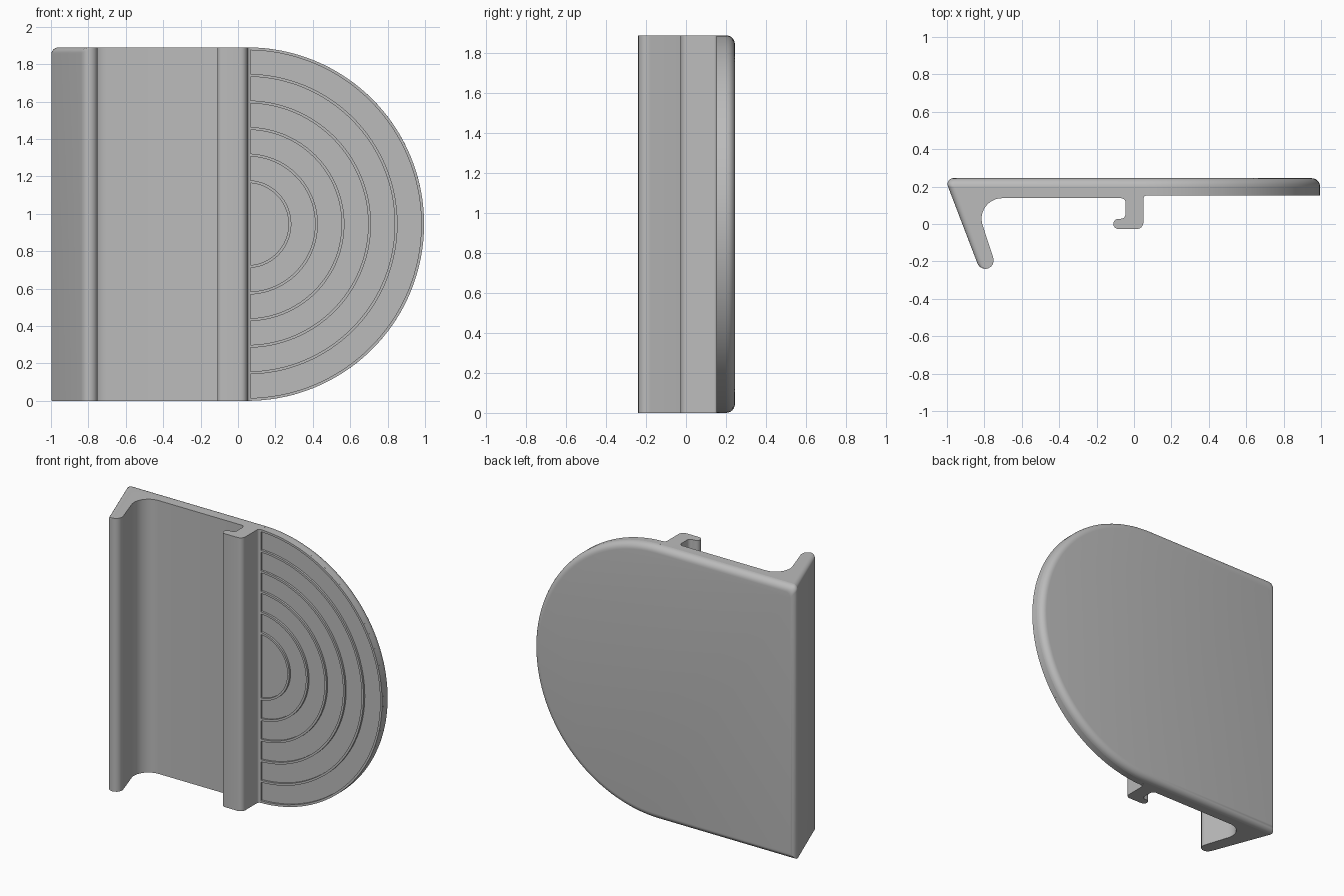
import bpy, bmesh
from math import sin, cos, pi, radians, hypot

if "Cube" in bpy.data.objects:
    bpy.data.objects.remove(bpy.data.objects["Cube"])

HEIGHT = 1.89
RAD = HEIGHT / 2      # radius of the rounded end
CX = 0.05             # centre of the rounded end
SLOPE = 0.372         # lean of the outer wing face
ROUND = 0.035         # rounding along the wing's top edge

grey = bpy.data.materials.new("plain_grey")
grey.use_nodes = True
grey.diffuse_color = (0.5, 0.5, 0.5, 1)
grey.node_tree.nodes["Principled BSDF"].inputs["Base Color"].default_value = (0.5, 0.5, 0.5, 1)


def arc(cx, cy, r, a0, a1, n=8):
    angles = [radians(a0 + (a1 - a0) * i / n) for i in range(n + 1)]
    return [(cx + r * cos(a), cy + r * sin(a)) for a in angles]


def loft(name, loops):
    """Skin a stack of matching closed loops and cap both ends."""
    bm = bmesh.new()
    rows = [[bm.verts.new(p) for p in loop] for loop in loops]
    n = len(rows[0])
    for a, b in zip(rows, rows[1:]):
        for i in range(n):
            j = (i + 1) % n
            bm.faces.new((a[i], a[j], b[j], b[i]))
    bm.faces.new(rows[0][::-1])
    bm.faces.new(rows[-1])
    bmesh.ops.remove_doubles(bm, verts=bm.verts, dist=1e-5)
    bmesh.ops.recalc_face_normals(bm, faces=bm.faces)
    mesh = bpy.data.meshes.new(name)
    bm.to_mesh(mesh)
    bm.free()
    mesh.materials.append(grey)
    mesh.shade_smooth()
    mesh.set_sharp_from_angle(angle=radians(32))
    obj = bpy.data.objects.new(name, mesh)
    bpy.context.collection.objects.link(obj)
    return obj


def outer_x(y):
    return -1 + SLOPE * max(0, 0.215 - y)


# Clip rail: slanted wing, inner web and hook in one cross-section
section = [(outer_x(0.2), 0.2)]
section += arc(-0.795, -0.195, 0.045, 200, 380)          # wing tip
section += arc(-0.705, 0.028, 0.11, 200, 90, 12)         # wing fillet
section += arc(-0.07, 0.113, 0.025, 90, 0, 5)            # web to hook stem
section += arc(-0.07, 0.053, 0.025, 0, -90, 5)           # hook throat
section += arc(-0.083, 0.0005, 0.0275, 90, 270)          # hook tip
section += arc(0.015, 0.008, 0.035, 270, 360, 6)         # hook heel
section += arc(0.068, 0.135, 0.018, 180, 90, 5)          # stem foot
section += [(0.068, 0.2)]


def rail_loop(z, inset):
    loop = []
    for x, y in section:
        gap = x - (-1 + SLOPE * (0.215 - y))
        push = max(0, inset * hypot(1, SLOPE) - gap)
        loop.append((x + push, y, z))
    return loop


steps = [radians(90 * i / 6) for i in range(7)]
loft("clip_rail", [rail_loop(0, 0)] +
     [rail_loop(HEIGHT - ROUND + ROUND * sin(a), ROUND * (1 - cos(a))) for a in steps])


# Back plate with a rounded rear edge
def plate_loop(y, inset):
    left = outer_x(y) + 0.7 * inset
    top = HEIGHT - inset
    points = [(left, inset)]
    points += arc(CX, RAD, RAD - inset, -90, 90, 72)
    points += arc(left + ROUND, top - ROUND, ROUND, 90, 180, 6)
    return [(x, y, z) for x, z in points]


EDGE = 0.045
loft("back_plate", [plate_loop(0.2 + EDGE * sin(a), EDGE * (1 - cos(a))) for a in steps])

# Recessed floor of the thumb pad
floor = arc(CX, RAD, RAD, -90, 90, 72)
loft("pad_floor", [[(x, y, z) for x, z in floor] for y in (0.167, 0.2)])

# Raised concentric grip ridges, the largest forming the rim
for i in range(6):
    r = RAD - 0.142 * i
    ring = arc(CX, RAD, r, -90, 90, 64) + arc(CX, RAD, r - 0.015, 90, -90, 64)
    loft("pad_rim" if i == 0 else f"grip_ridge_{i}",
         [[(x, y, z) for x, z in ring] for y in (0.153, 0.168)])
